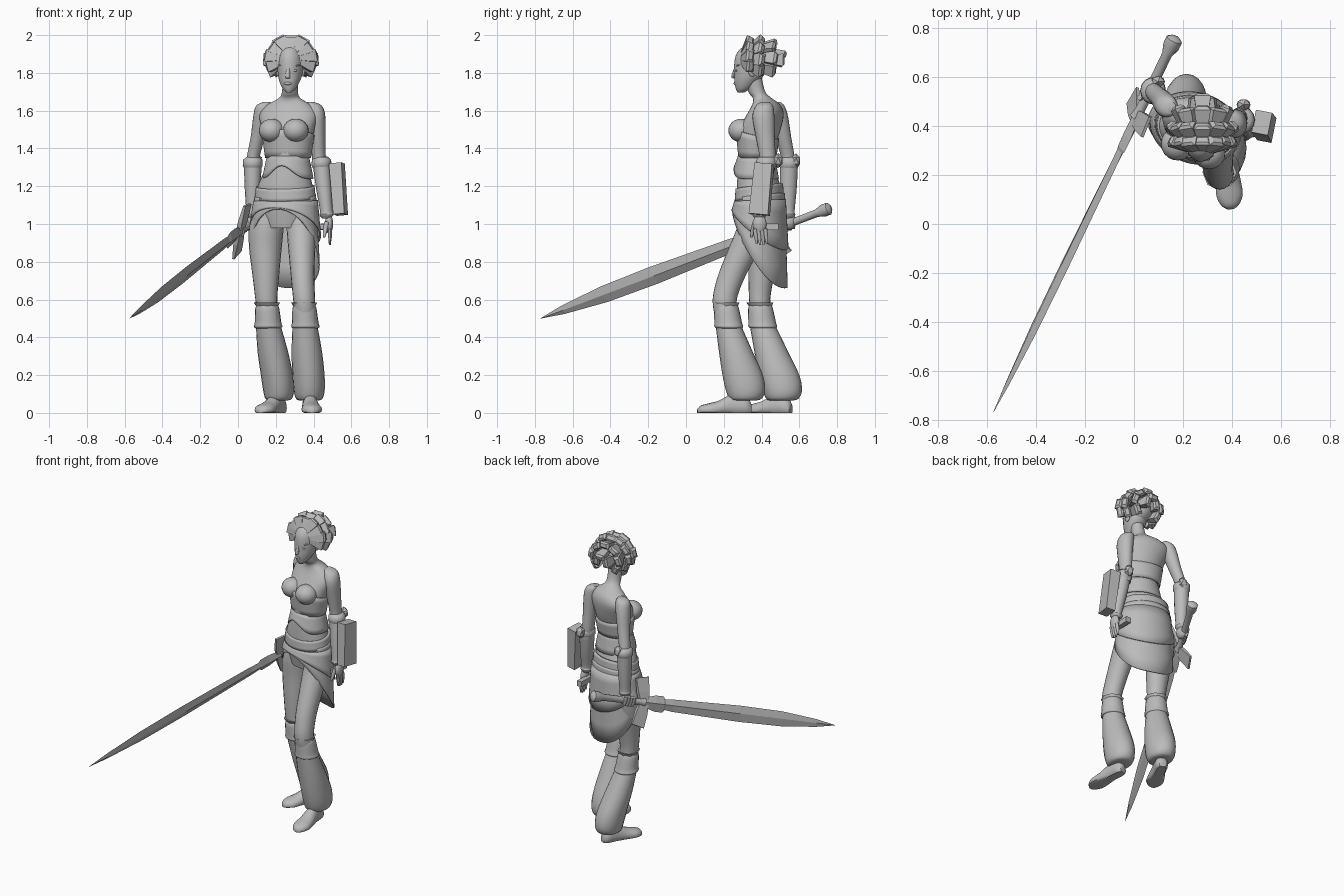
import bpy, bmesh, math
from mathutils import Vector, Matrix

default = bpy.data.objects.get("Cube")
if default:
    bpy.data.objects.remove(default, do_unlink=True)

grey = bpy.data.materials.new("clay_grey")
grey.use_nodes = True
grey.diffuse_color = (0.5, 0.5, 0.5, 1)
grey.node_tree.nodes["Principled BSDF"].inputs["Base Color"].default_value = (0.5, 0.5, 0.5, 1)
TURN = math.radians(-17)          # the body is turned slightly to its right


def finish(name, bm, smooth=True):
    bmesh.ops.recalc_face_normals(bm, faces=bm.faces)
    mesh = bpy.data.meshes.new(name)
    bm.to_mesh(mesh)
    bm.free()
    mesh.materials.append(grey)
    ob = bpy.data.objects.new(name, mesh)
    bpy.context.collection.objects.link(ob)
    if smooth:
        bpy.ops.object.select_all(action='DESELECT')
        ob.select_set(True)
        bpy.context.view_layer.objects.active = ob
        bpy.ops.object.shade_smooth_by_angle(angle=math.radians(45))
    return ob


def skin_rings(bm, rings, caps=True):
    rows = [[bm.verts.new(p) for p in ring] for ring in rings]
    for a, b in zip(rows, rows[1:]):
        for i in range(len(a)):
            j = (i + 1) % len(a)
            bm.faces.new((a[i], a[j], b[j], b[i]))
    if caps:
        bm.faces.new(rows[0])
        bm.faces.new(rows[-1])


def spline(keys, steps):
    """Catmull-Rom interpolation of tuples."""
    keys = [Vector(k) for k in keys]
    out = []
    for i in range(len(keys) - 1):
        a, b, c, d = keys[max(i - 1, 0)], keys[i], keys[i + 1], keys[min(i + 2, len(keys) - 1)]
        for s in range(steps):
            t = s / steps
            out.append(b + (c - a) * (t / 2) + (a * 2 - b * 5 + c * 4 - d) * (t * t / 2)
                       + (b * 3 - a - c * 3 + d) * (t ** 3 / 2))
    return out + [keys[-1]]


def tube(name, keys, sides=20, turn=0.0, steps=4):
    """Loft of level ellipses, each key being x, y, z, rx, ry."""
    rings = []
    for x, y, z, rx, ry in (spline(keys, steps) if steps else keys):
        ring = []
        for i in range(sides):
            a = math.tau * i / sides
            off = Matrix.Rotation(turn, 3, 'Z') @ Vector((rx * math.cos(a), ry * math.sin(a), 0))
            ring.append(off + Vector((x, y, z)))
        rings.append(ring)
    bm = bmesh.new()
    skin_rings(bm, rings)
    return finish(name, bm)


def ball(name, centre, size, turn=0.0, cuts=None):
    bm = bmesh.new()
    m = Matrix.Translation(centre) @ Matrix.Rotation(turn, 4, 'Z') @ Matrix.Diagonal((*size, 1))
    if cuts:
        bmesh.ops.create_icosphere(bm, subdivisions=cuts, radius=1, matrix=m)
    else:
        bmesh.ops.create_uvsphere(bm, u_segments=20, v_segments=12, radius=1, matrix=m)
    return finish(name, bm, not cuts)


def bar(name, a, b, ends, sides=8, side_hint=(0, 0, 1), smooth=True):
    """Tapered prism from a to b; ends = (fraction, half width, half thickness)."""
    a, b = Vector(a), Vector(b)
    d = (b - a).normalized()
    u = Vector(side_hint)
    u = (u - d * u.dot(d)).normalized()
    v = d.cross(u)
    rings = []
    for t, w, h in ends:
        k = math.sqrt(2) if sides == 4 and not smooth else 1
        ph = math.pi / 4 if k > 1 else 0
        rings.append([a.lerp(b, t) + u * (w * k * math.cos(ph + math.tau * i / sides))
                      + v * (h * k * math.sin(ph + math.tau * i / sides)) for i in range(sides)])
    bm = bmesh.new()
    skin_rings(bm, rings)
    return finish(name, bm, smooth)


# torso and neck
tube("torso", [(.25, .40, .98, .12, .10), (.25, .40, 1.1, .163, .122), (.25, .385, 1.2, .148, .112),
               (.263, .37, 1.33, .107, .092), (.266, .375, 1.42, .122, .1), (.266, .39, 1.5, .142, .108),
               (.267, .42, 1.58, .158, .09), (.27, .425, 1.63, .12, .07), (.273, .405, 1.665, .06, .05),
               (.275, .375, 1.7, .042, .045), (.277, .355, 1.78, .042, .045)], 28, TURN)
for side, x, y in (("left", .306, .292), ("right", .178, .328)):
    ball(side + "_bust", (x, y, 1.495), (.068, .068, .062), TURN)


def wrap(name, centre, top, flare, hem, size, thick=.008, n=48):
    """Cloth band around the hips; top and hem heights follow the angle from the front."""
    bm = bmesh.new()
    rings = []
    for k in range(5):
        ring = []
        for i in range(n):
            a = math.tau * i / n
            z = top(a) + (hem(a) - top(a)) * k / 4
            s = 1 + flare * k / 4
            p = Vector((size[0] * s * math.sin(a), -size[1] * s * math.cos(a), z))
            ring.append(Matrix.Rotation(TURN, 3, 'Z') @ p + Vector(centre))
        rings.append(ring)
    skin_rings(bm, rings, False)
    ob = finish(name, bm)
    ob.modifiers.new("thickness", 'SOLIDIFY').thickness = thick
    return ob


# bodice with split front tails, belts and hip cloth
front = lambda a: (1 + math.cos(a)) / 2
wrap("bodice", (.264, .372, 0), lambda a: 1.36, .22, lambda a: 1.24 + .07 * front(a) ** 12, (.113, .097))
wrap("bodice_upper", (.265, .378, 0), lambda a: 1.5 - .05 * (1 - front(a)), -.13, lambda a: 1.35, (.142, .113))
wrap("belt_upper", (.25, .388, 0), lambda a: 1.215 - .03 * front(a), .04, lambda a: 1.15 - .03 * front(a), (.158, .122), .014)
wrap("belt_lower", (.25, .392, 0), lambda a: 1.165 - .03 * front(a), .03, lambda a: 1.1 - .02 * front(a), (.166, .128), .018)
wrap("hip_cloth", (.25, .392, 0), lambda a: 1.13 - .01 * front(a), .11,
     lambda a: .66 + .42 * front(a) ** 1.25, (.168, .128))
wrap("hip_cloth_overlay", (.252, .392, 0), lambda a: 1.13 - .01 * front(a), .1,
     lambda a: .86 + .23 * front(a - .25) - .04 * math.sin(a), (.174, .133))

# legs: thigh, knee cuff, rim, bell trouser
tube("left_thigh", [(.33, .38, 1.06, .07, .09), (.335, .36, .98, .078, .09), (.338, .3, .85, .07, .083),
                    (.342, .24, .72, .062, .073), (.35, .205, .6, .058, .064), (.355, .215, .5, .055, .06)])
tube("right_thigh", [(.165, .42, 1.06, .08, .09), (.15, .42, .98, .092, .095), (.145, .415, .87, .086, .085),
                     (.147, .4, .74, .072, .07), (.15, .39, .6, .058, .056), (.16, .4, .5, .055, .056)])
for side, x, y, dx, dy in (("left", .352, .215, .025, .1), ("right", .155, .395, .06, .115)):
    tube(side + "_knee_cuff", [(x, y, .57, .056, .058), (x, y, .55, .064, .066),
                               (x + .004, y + .008, .48, .07, .073), (x + .005, y + .012, .455, .075, .076),
                               (x + .005, y + .014, .445, .06, .06)])
    tube(side + "_knee_rim", [(x, y, .56, .056, .058), (x - .002, y - .004, .585, .07, .072),
                              (x, y, .58, .05, .05)], 8, steps=0)
    tube(side + "_trouser", [(x + dx * s, y + dy * s, z, rx, ry) for s, z, rx, ry in
                             ((.1, .46, .066, .068), (.5, .32, .081, .09), (.85, .2, .085, .107),
                              (1, .12, .082, .104), (1, .075, .07, .085), (.95, .065, .045, .055))])


def foot(name, heel, toe):
    heel, toe = Vector((*heel, 0)), Vector((*toe, 0))
    across = (toe - heel).cross(Vector((0, 0, 1))).normalized()
    rings = []
    for t, w, h in spline([(0, .022, .05), (.1, .038, .09), (.35, .04, .1), (.6, .05, .065),
                           (.8, .054, .05), (.94, .036, .038), (1, .012, .02)], 3):
        rings.append([heel.lerp(toe, t) + across * (w * math.cos(a))
                      + Vector((0, 0, max(0, h * (.35 + .65 * math.sin(a)))))
                      for a in (math.tau * i / 16 for i in range(16))])
    bm = bmesh.new()
    skin_rings(bm, rings)
    finish(name, bm)


foot("left_foot", (.375, .345), (.395, .06))
foot("right_foot", (.235, .555), (.115, .315))

# arms and bracers
tube("left_arm", [(.385, .418, 1.645, .02, .025), (.403, .415, 1.625, .042, .046), (.415, .41, 1.57, .047, .058),
                  (.423, .42, 1.46, .04, .05), (.428, .432, 1.35, .036, .042), (.435, .43, 1.28, .035, .04)])
tube("right_arm", [(.152, .475, 1.645, .02, .025), (.137, .48, 1.625, .042, .042), (.126, .49, 1.57, .045, .05),
                   (.105, .515, 1.46, .038, .042), (.08, .54, 1.35, .034, .036), (.078, .545, 1.28, .034, .036)])
for side, top, low, pad in (("left", (.442, .425), (.468, .39), (.448, .488)),
                            ("right", (.078, .545), (.077, .54), (.098, .582))):
    mid = [(p + q) / 2 for p, q in zip(top, low)]
    tube(side + "_bracer", [(*top, 1.32, .047, .049), (*mid, 1.19, .042, .045), (*low, 1.07, .034, .036),
                            (*low, 1.05, .038, .04), (*low, 1.03, .024, .026)], 14)
    tube(side + "_elbow_cuff", [(*top, 1.355, .034, .038), (*top, 1.34, .051, .054), (*top, 1.31, .053, .056),
                                (*top, 1.295, .045, .045)], 14, steps=0)
    ball(side + "_elbow_pad", (*pad, 1.335), (.032, .026, .04), cuts=1)
bar("forearm_box", (.523, .415, 1.32), (.543, .388, 1.05), [(0, .034, .047), (1, .03, .052)], 4, (1, -.2, 0), False)

# left hand, hanging and holding a short block
ball("left_palm", (.482, .39, 1.0), (.022, .036, .05))
for i in range(4):
    y = .365 + .018 * i
    bar("left_finger", (.488, y, .975), (.486, y + .01, .885 + .007 * abs(i - 1.5)),
        [(0, .011, .01), (.5, .011, .01), (1, .005, .005)])
bar("left_thumb", (.47, .365, 1.01), (.455, .345, .93), [(0, .013, .013), (.6, .012, .012), (1, .006, .006)])
bar("hand_block", (.452, .36, .985), (.455, .49, .985), [(0, .015, .015), (1, .018, .018)], 4, smooth=False)

# sword
POMMEL, TIP, UP = Vector((.17, .765, 1.085)), Vector((-.575, -.77, .5)), (.2, -.4, .9)
GUARD = POMMEL.lerp(TIP, .215)
bar("sword_grip", POMMEL, GUARD, [(0, .018, .018), (.03, .034, .034), (.12, .034, .034), (.22, .021, .021),
                                  (.9, .02, .02), (1, .028, .028)], 10, UP)
bar("sword_blade", GUARD, TIP, [(0, .03, .02), (.06, .05, .02), (.1, .05, .018), (.11, .032, .015), (.15, .038, .014),
                                (.5, .05, .014), (.72, .046, .012), (.9, .024, .008), (1, .001, .001)], 4, UP).data.shade_flat()
along = (TIP - POMMEL).normalized()
up = Vector(UP)
up = (up - along * up.dot(along)).normalized()
for sign, name in ((1, "upper_guard"), (-1, "lower_guard")):
    bar(name, GUARD, GUARD + up * (sign * .15) - along * .03,
        [(0, .028, .012), (.4, .04, .012), (1, .045, .006)], 4, along, False)

# right hand gripping the hilt
grip = POMMEL.lerp(TIP, .145)
ball("right_palm", grip + Vector((.012, 0, .012)), (.03, .04, .042))
for i in range(4):
    c = grip + along * (.02 * i - .03)
    bar("right_finger", c + Vector((-.028, 0, .028)), c + Vector((-.01, 0, -.035)),
        [(0, .011, .011), (.5, .013, .013), (1, .009, .009)])

# head and face
tube("head", [(.27, .29, 1.697, .014, .018), (.271, .302, 1.715, .034, .038), (.273, .318, 1.75, .052, .062),
              (.276, .335, 1.79, .064, .08), (.278, .344, 1.84, .068, .09), (.278, .35, 1.89, .066, .088),
              (.278, .355, 1.93, .048, .065), (.278, .36, 1.95, .012, .02)], 24, TURN / 2)
bar("nose", (.267, .262, 1.83), (.262, .25, 1.772), [(0, .007, .006), (.75, .013, .012), (1, .012, .008)], 8, (1, 0, 0))
ball("lips", (.264, .263, 1.744), (.02, .011, .009))
for side, s in (("left", 1), ("right", -1)):
    ball(side + "_eye", (.269 + s * .028, .274 - s * .006, 1.812), (.015, .008, .007), TURN / 2)
    bar(side + "_brow", (.268 + s * .008, .263, 1.832), (.27 + s * .056, .289 - s * .008, 1.842),
        [(0, .006, .005), (.6, .006, .008), (1, .003, .003)])
    ball(side + "_ear", (.278 + s * .068, .36 - s * .01, 1.81), (.01, .02, .03))

# swept-back hair chunks, flaring from the hairline
ball("hair_cap", (.278, .372, 1.87), (.082, .09, .085))
CENTRE = Vector((.28, .365, 1.865))


def spot(polar, spin, reach):
    p, s = math.radians(polar), math.radians(spin)
    d = Vector((math.sin(p) * math.sin(s), math.cos(p), math.sin(p) * math.cos(s)))
    return CENTRE + Vector((d.x * reach[0], d.y * reach[1], d.z * reach[2]))


for polar, count, spread, far in ((12, 3, 90, 1), (45, 7, 125, .98), (74, 9, 118, .95), (98, 9, 104, .92)):
    for i in range(count):
        spin = -spread + 2 * spread * i / (count - 1)
        far_i = far * (1 if i % 2 else .93)
        root = spot(polar + 42, spin * .92, (.066, .085, .075))
        tip = spot(polar, spin, (.152 * far_i, .17 * far_i, .142 * far_i))
        out = tip - CENTRE
        bar("hair_chunk", root, tip, [(0, .01, .014), (.55, .017, .028), (.9, .021, .034), (1, .011, .02)],
            4, out, False)
